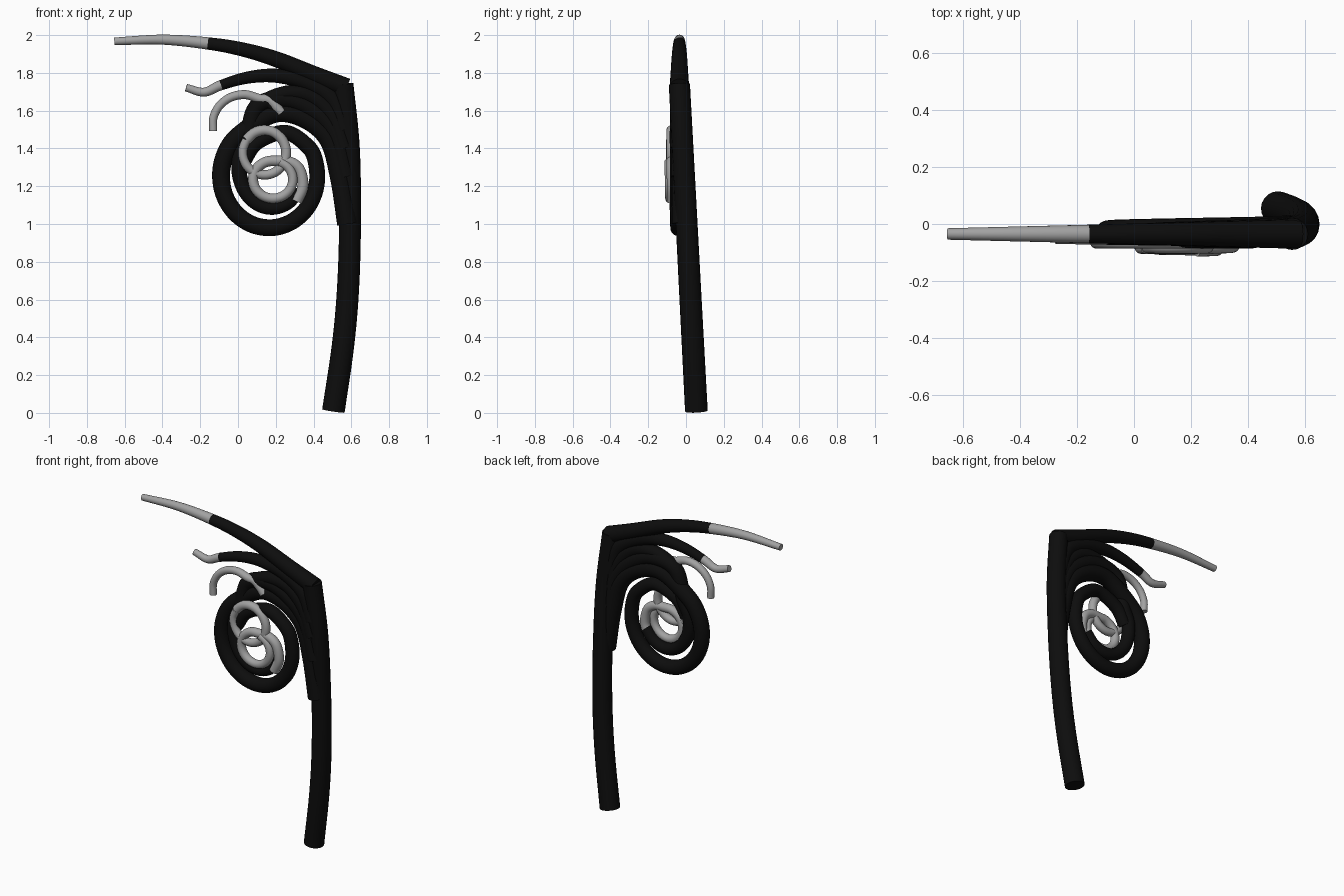
import bpy, bmesh, math
from mathutils import Vector

if "Cube" in bpy.data.objects:
    bpy.data.objects.remove(bpy.data.objects["Cube"], do_unlink=True)

SIDES = 20
STEPS = 8


def make_material(name, value):
    mat = bpy.data.materials.new(name)
    mat.use_nodes = True
    colour = (value, value, value, 1)
    mat.diffuse_color = colour
    mat.node_tree.nodes["Principled BSDF"].inputs["Base Color"].default_value = colour
    return mat


black = make_material("matte black", 0.004)
grey = make_material("tip grey", 0.36)


def arc(cx, cz, rx, rz, start, end, count):
    """Points on an ellipse in the front plane, angles in degrees."""
    points = []
    for i in range(count):
        a = math.radians(start + (end - start) * i / (count - 1))
        points.append((cx + rx * math.cos(a), cz + rz * math.sin(a)))
    return points


def smooth_path(points):
    """Catmull-Rom curve through the control points."""
    p = [Vector(q) for q in points]
    p = [2 * p[0] - p[1]] + p + [2 * p[-1] - p[-2]]
    path = []
    for i in range(1, len(p) - 2):
        a, b, c, d = p[i - 1:i + 3]
        for s in range(STEPS):
            t = s / STEPS
            path.append(0.5 * (2 * b + (c - a) * t + (2 * a - 5 * b + 4 * c - d) * t ** 2
                               + (3 * b - a - 3 * c + d) * t ** 3))
    return path + [p[-2]]


def strand(name, points, radii, depths, tip=None, material=black):
    """Tapered tube; faces past control point number tip become grey."""
    flat = smooth_path(points)
    lengths = [0]
    for a, b in zip(flat, flat[1:]):
        lengths.append(lengths[-1] + (b - a).length)
    fractions = [l / lengths[-1] for l in lengths]
    path = [Vector((p.x, depths[0] + (depths[1] - depths[0]) * f, p.y))
            for p, f in zip(flat, fractions)]
    bm = bmesh.new()
    rings = []
    for i, (p, f) in enumerate(zip(path, fractions)):
        tangent = (path[min(i + 1, len(path) - 1)] - path[max(i - 1, 0)]).normalized()
        side = tangent.cross(Vector((0, 1, 0))).normalized()
        front = side.cross(tangent)
        radius = radii[0] + (radii[1] - radii[0]) * f
        angles = [math.tau * k / SIDES for k in range(SIDES)]
        rings.append([bm.verts.new(p + radius * (side * math.cos(a) + front * math.sin(a)))
                      for a in angles])
    for i, (low, high) in enumerate(zip(rings, rings[1:])):
        for k in range(SIDES):
            n = (k + 1) % SIDES
            face = bm.faces.new((low[k], low[n], high[n], high[k]))
            face.material_index = int(tip is not None and i >= tip * STEPS)
    bm.faces.new(rings[0])
    bm.faces.new(rings[-1]).material_index = int(tip is not None)
    bmesh.ops.recalc_face_normals(bm, faces=bm.faces[:])
    mesh = bpy.data.meshes.new(name)
    bm.to_mesh(mesh)
    bm.free()
    mesh.materials.append(material)
    mesh.materials.append(grey)
    obj = bpy.data.objects.new(name, mesh)
    bpy.context.collection.objects.link(obj)
    bpy.ops.object.select_all(action="DESELECT")
    obj.select_set(True)
    bpy.context.view_layer.objects.active = obj
    bpy.ops.object.shade_smooth_by_angle(angle=math.radians(40))


# Main stalk
strand("stem", [(.505, .01), (.555, .35), (.582, .65), (.593, 1), (.588, 1.4), (.555, 1.74)],
       (.06, .056), (.055, -.035))

# Long top strand with grey end
strand("top_strand", [(.575, 1.72), (.4, 1.79), (.2, 1.873), (.02, 1.925), (-.16, 1.956),
                      (-.4, 1.976), (-.655, 1.967)], (.052, .02), (-.035, -.035), tip=4)

# Second strand with upturned grey end
strand("second_strand", [(.56, 1.5), (.5, 1.66), (.36, 1.75), (.2, 1.785), (.05, 1.775),
                         (-.09, 1.735), (-.18, 1.698), (-.275, 1.722)],
       (.055, .02), (-.03, -.05), tip=5)

# Third strand and its hooked grey end
strand("third_strand", [(.56, 1.4), (.5, 1.57), (.4, 1.67), (.28, 1.695), (.16, 1.66), (.2, 1.62)],
       (.055, .035), (-.03, -.045))
strand("third_strand_tip", [(.23, 1.59), (.17, 1.652)] + arc(.03, 1.525, .165, .16, 60, 192, 6),
       (.026, .021), (-.06, -.065), material=grey)

# Fourth strand curling into the inner ring
strand("inner_curl", [(.57, 1.25), (.51, 1.48), (.4, 1.6), (.25, 1.66), (.1, 1.62)]
       + arc(.18, 1.3, .175, .215, 140, 325, 8), (.055, .034), (-.025, -.055))
strand("inner_curl_tip", [(.31, 1.12), (.343, 1.2), (.325, 1.29), (.27, 1.33)]
       + arc(.185, 1.235, .105, .1, 80, 430, 14), (.03, .024), (-.07, -.09), material=grey)

# Fifth strand forming the large outer ring and its second winding
strand("outer_curl", [(.58, 1), (.54, 1.25), (.48, 1.45), (.35, 1.56), (.19, 1.585)]
       + arc(.165, 1.255, .255, .275, 125, 375, 11)
       + [(.37, 1.41), (.25, 1.485), (.1, 1.43), (.03, 1.33)], (.055, .038), (-.02, -.05))
strand("outer_curl_tip", arc(.14, 1.378, .115, .118, 145, -215, 15),
       (.028, .023), (-.075, -.082), material=grey)
